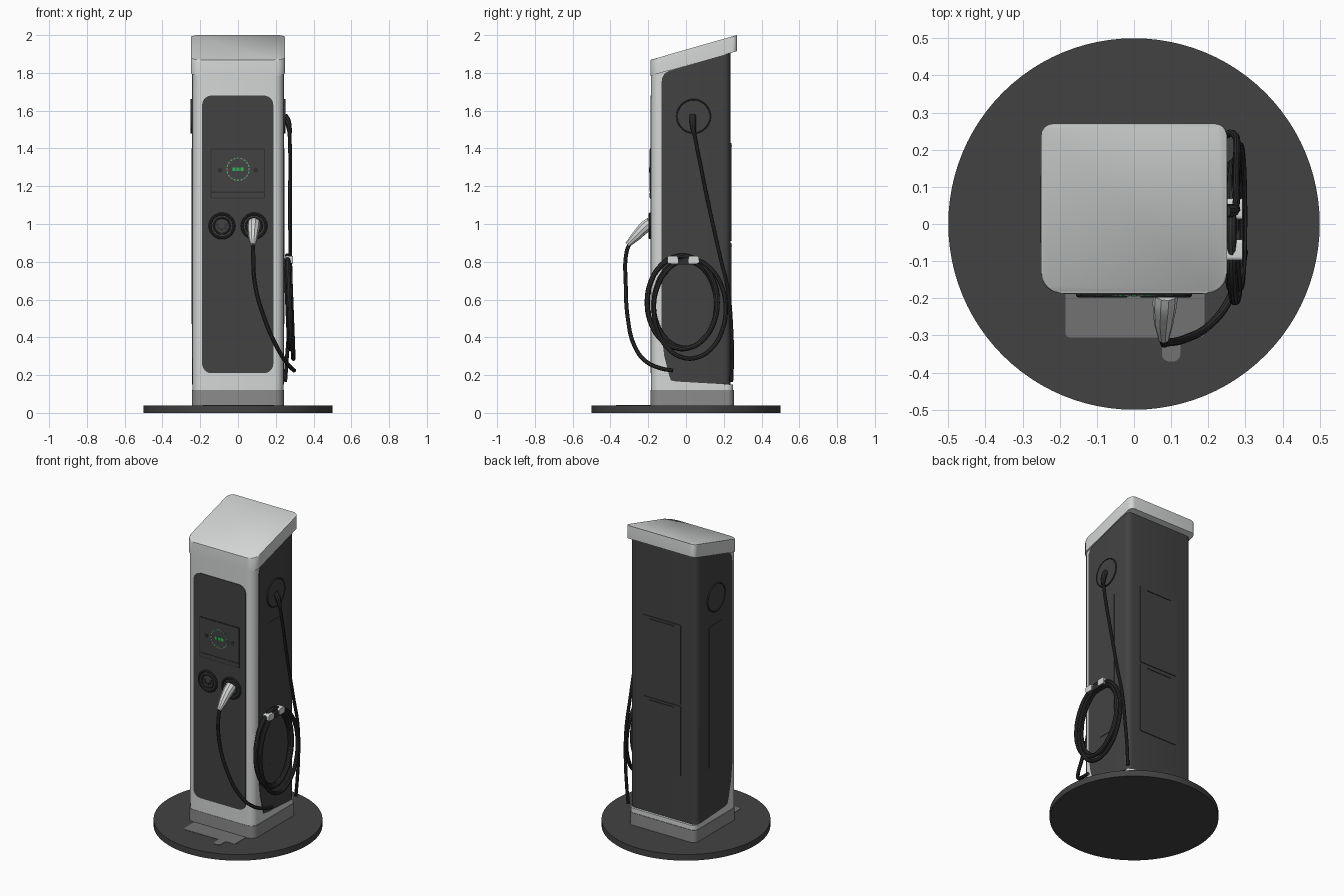
import bpy, bmesh, math
from mathutils import Vector

if "Cube" in bpy.data.objects:
    bpy.data.objects.remove(bpy.data.objects["Cube"])


def material(name, r, g, b):
    m = bpy.data.materials.new(name)
    m.diffuse_color = (r, g, b, 1)
    m.use_nodes = True
    m.node_tree.nodes["Principled BSDF"].inputs["Base Color"].default_value = m.diffuse_color
    return m


WHITE = material("shell white", 0.66, 0.68, 0.67)
DARK = material("charcoal", 0.055, 0.055, 0.055)
BLACK = material("cable black", 0.03, 0.03, 0.03)
GREY = material("plinth grey", 0.26, 0.26, 0.26)
PALE = material("floor patch grey", 0.17, 0.17, 0.17)
GREEN = material("display green", 0.03, 0.5, 0.1)


def finish(name, bm, mat):
    bmesh.ops.recalc_face_normals(bm, faces=bm.faces[:])
    me = bpy.data.meshes.new(name)
    bm.to_mesh(me)
    bm.free()
    me.materials.append(mat)
    ob = bpy.data.objects.new(name, me)
    bpy.context.collection.objects.link(ob)
    return ob


def place(axis, p, t):
    return {"x": (t, p[0], p[1]), "y": (p[0], t, p[1]), "z": (p[0], p[1], t)}[axis]


def prism_bm(pts, axis, a, b):
    bm = bmesh.new()
    lo = [bm.verts.new(place(axis, p, a)) for p in pts]
    hi = [bm.verts.new(place(axis, p, b)) for p in pts]
    bm.faces.new(lo)
    bm.faces.new(hi)
    n = len(pts)
    for i in range(n):
        j = (i + 1) % n
        bm.faces.new((lo[i], lo[j], hi[j], hi[i]))
    return bm


def prism(name, pts, axis, a, b, mat):
    return finish(name, prism_bm(pts, axis, a, b), mat)


def rounded(u0, u1, v0, v1, r_low, r_high=None, steps=6):
    """Rounded rectangle with separate radii for low-v and high-v corners."""
    r_high = r_low if r_high is None else r_high
    pts = []
    for k, (u, v, r) in enumerate(((u1, v1, r_high), (u0, v1, r_high), (u0, v0, r_low), (u1, v0, r_low))):
        cu = u - r if u == u1 else u + r
        cv = v - r if v == v1 else v + r
        for s in range(steps + 1):
            a = math.pi / 2 * (k + s / steps)
            pts.append((cu + r * math.cos(a), cv + r * math.sin(a)))
    return pts


def circle(u, v, r, n=32):
    return [(u + r * math.cos(2 * math.pi * i / n), v + r * math.sin(2 * math.pi * i / n)) for i in range(n)]


def tube(name, pts, radius, mat, radii=None, cyclic=False):
    cu = bpy.data.curves.new(name, "CURVE")
    cu.dimensions = "3D"
    cu.bevel_depth = radius
    cu.bevel_resolution = 3
    cu.resolution_u = 8
    cu.use_fill_caps = True
    sp = cu.splines.new("BEZIER")
    sp.bezier_points.add(len(pts) - 1)
    sp.use_cyclic_u = cyclic
    for i, (bp, p) in enumerate(zip(sp.bezier_points, pts)):
        bp.co = Vector(p)
        bp.handle_left_type = bp.handle_right_type = "AUTO"
        if radii:
            bp.radius = radii[i]
    cu.materials.append(mat)
    ob = bpy.data.objects.new(name, cu)
    bpy.context.collection.objects.link(ob)
    bpy.ops.object.select_all(action="DESELECT")
    ob.select_set(True)
    bpy.context.view_layer.objects.active = ob
    bpy.ops.object.convert(target="MESH")


def roof(y):
    return 1.87 + (y + 0.185) * 0.286


def ring(name, axis, u, v, t, r, minor, mat):
    pts = [place(axis, p, t) for p in circle(u, v, r, 12)]
    tube(name, pts, minor, mat, cyclic=True)


# Round floor base and pale patches on it
prism("floor_base", circle(0, 0, 0.5, 96), "z", 0, 0.04, DARK)
prism("floor_patch", rounded(-0.185, 0.19, -0.305, -0.18, 0.012), "z", 0.04, 0.042, PALE)
prism("floor_patch_tab", rounded(0.075, 0.125, -0.37, -0.30, 0.02, 0.002), "z", 0.04, 0.042, PALE)

# Plinth
prism("plinth", rounded(-0.243, 0.243, -0.187, 0.253, 0.05, 0.035), "z", 0.04, 0.12, GREY)
prism("plinth_trim", rounded(-0.24, 0.24, -0.185, 0.25, 0.05, 0.035), "z", 0.12, 0.15, WHITE)

# White column with a sloping top
bm = prism_bm(rounded(-0.24, 0.24, -0.185, 0.222, 0.048, 0.045), "z", 0.15, 1.8)
for v in bm.verts:
    if v.co.z > 1:
        v.co.z = roof(v.co.y) - 0.02
finish("column", bm, WHITE)

# Sloping cap
bm = prism_bm(rounded(-0.25, 0.25, -0.187, 0.27, 0.055, 0.03), "z", 0, 1)
for v in bm.verts:
    v.co.z = roof(v.co.y) - (0.085 if v.co.z < 0.5 else 0)
rim = [e for e in bm.edges if all(v.co.z > roof(v.co.y) - 0.01 for v in e.verts)]
bmesh.ops.bevel(bm, geom=rim, offset=0.006, segments=2, affect="EDGES", profile=0.5)
finish("cap", bm, WHITE)

# Dark shell wrapping the sides and back
side = [(0.235, 0.15), (0.235, roof(0.235) - 0.084), (-0.09, roof(-0.09) - 0.086),
        (-0.115, roof(-0.115) - 0.095), (-0.127, roof(-0.127) - 0.115), (-0.13, 1.74),
        (-0.13, 0.42), (-0.115, 0.30), (-0.09, 0.20), (-0.08, 0.172), (-0.05, 0.166)]
bm = prism_bm(side, "x", -0.244, 0.244)
corners = [e for e in bm.edges if all(v.co.y > 0.23 for v in e.verts)
           and abs(e.verts[0].co.z - e.verts[1].co.z) > 1]
bmesh.ops.bevel(bm, geom=corners, offset=0.035, segments=5, affect="EDGES", profile=0.5)
finish("wrap_shell", bm, DARK)

# Service panels on the sides and back
for s, label in ((1, "right"), (-1, "left")):
    prism(label + "_side_hatch", rounded(-0.03, 0.11, 0.47, 1.40, 0.01), "x", s * 0.24, s * 0.2465, DARK)
for i, (z0, z1) in enumerate(((0.44, 0.90), (0.91, 1.43))):
    prism(f"back_hatch_{i}", rounded(-0.13, 0.15, z0, z1, 0.01), "y", 0.23, 0.240, DARK)
    prism(f"back_hatch_lip_{i}", rounded(-0.08, 0.10, z1 - 0.02, z1 - 0.014, 0.002), "y", 0.238, 0.2425, BLACK)

# Front fascia and display
prism("front_fascia", rounded(-0.19, 0.187, 0.21, 1.68, 0.05), "y", -0.18, -0.189, DARK)
prism("display_frame", rounded(-0.145, 0.143, 1.135, 1.40, 0.006), "y", -0.185, -0.1915, BLACK)
prism("display_face", rounded(-0.139, 0.137, 1.172, 1.394, 0.005), "y", -0.185, -0.193, DARK)
prism("display_sill", rounded(-0.139, 0.137, 1.141, 1.165, 0.004), "y", -0.185, -0.193, DARK)
for i in range(20):
    a, h = 2 * math.pi * i / 20, 0.10
    arc = [(r * math.cos(a + d), 1.29 + r * math.sin(a + d)) for r, d in
           ((0.056, -h), (0.062, -h), (0.062, h), (0.056, h))]
    prism(f"display_dash_{i}", arc, "y", -0.19, -0.1945, GREEN if i % 2 else GREY)
for i in range(3):
    prism(f"display_mark_{i}", rounded(-0.03 + i * 0.022, -0.014 + i * 0.022, 1.28, 1.30, 0.002),
          "y", -0.19, -0.1945, GREEN)
for s in (-1, 1):
    prism("display_button", circle(s * 0.095, 1.285, 0.013, 20), "y", -0.19, -0.195, BLACK)

# Two charging sockets
for x, label in ((-0.085, "left"), (0.085, "right")):
    ring(label + "_socket_rim", "y", x, 0.99, -0.190, 0.063, 0.008, BLACK)
    prism(label + "_socket_face", circle(x, 0.99, 0.058), "y", -0.185, -0.191, DARK)
    ring(label + "_socket_inner", "y", x, 0.99, -0.191, 0.042, 0.005, BLACK)
for i in range(5):
    a = math.pi * i / 4
    prism(f"socket_pin_{i}", circle(-0.085 + 0.024 * math.cos(a), 0.995 - 0.024 * math.sin(a), 0.008, 12),
          "y", -0.185, -0.196, BLACK)

# Plugged-in handle and its cable
tube("plug_handle", [(0.085, -0.187, 1.005), (0.083, -0.215, 0.985), (0.08, -0.265, 0.935), (0.08, -0.31, 0.89)],
     0.033, WHITE, radii=(1, 1, 0.8, 0.45))
tube("front_cable", [(0.08, -0.295, 0.905), (0.08, -0.315, 0.85), (0.09, -0.319, 0.68), (0.14, -0.308, 0.50),
                     (0.20, -0.275, 0.36), (0.25, -0.215, 0.275), (0.285, -0.13, 0.235), (0.297, -0.07, 0.225)],
     0.011, BLACK)

# Side docks: a round plate with a raised rim on each side
for s, label in ((1, "right"), (-1, "left")):
    prism(label + "_dock", circle(0.04, 1.57, 0.092, 40), "x", s * 0.24, s * 0.249, DARK)
    ring(label + "_dock_rim", "x", 0.04, 1.57, s * 0.248, 0.088, 0.004, BLACK)

# Side plug and hanging cable
tube("side_plug", [(0.245, 0.035, 1.575), (0.262, 0.036, 1.545), (0.275, 0.04, 1.48)], 0.018, BLACK,
     radii=(1, 1, 0.65))
tube("side_cable", [(0.272, 0.04, 1.50), (0.276, 0.065, 1.37), (0.275, 0.12, 1.10), (0.277, 0.18, 0.83),
                    (0.277, 0.222, 0.65), (0.270, 0.240, 0.45), (0.258, 0.244, 0.28), (0.25, 0.24, 0.165)],
     0.010, BLACK)

# Coiled cable on its hook
loops = ((-0.02, 0.585, 0.185, 0.245, 0.272, 0.014), (-0.005, 0.575, 0.165, 0.23, 0.262, 0.012),
         (0.02, 0.55, 0.19, 0.262, 0.283, 0.012))
for i, (cy, cz, ry, rz, x, r) in enumerate(loops):
    pts = []
    for k in range(14):
        a = 2 * math.pi * k / 14
        pts.append((x - 0.010 * math.sin(a), cy + ry * math.cos(a), cz + rz * math.sin(a)))
    tube(f"cable_coil_{i}", pts, r, BLACK, cyclic=True)
prism("coil_hook", rounded(-0.08, 0.06, 0.785, 0.815, 0.01), "x", 0.24, 0.285, BLACK)
for i, y in enumerate((-0.07, 0.04)):
    prism(f"hook_clip_{i}", rounded(y - 0.028, y + 0.028, 0.79, 0.83, 0.01), "x", 0.25, 0.292, WHITE)

# Smooth shading with sharp edges kept
bpy.ops.object.select_all(action="DESELECT")
for ob in bpy.context.scene.objects:
    if ob.type == "MESH":
        ob.select_set(True)
        bpy.context.view_layer.objects.active = ob
bpy.ops.object.shade_smooth_by_angle(angle=math.radians(35))
